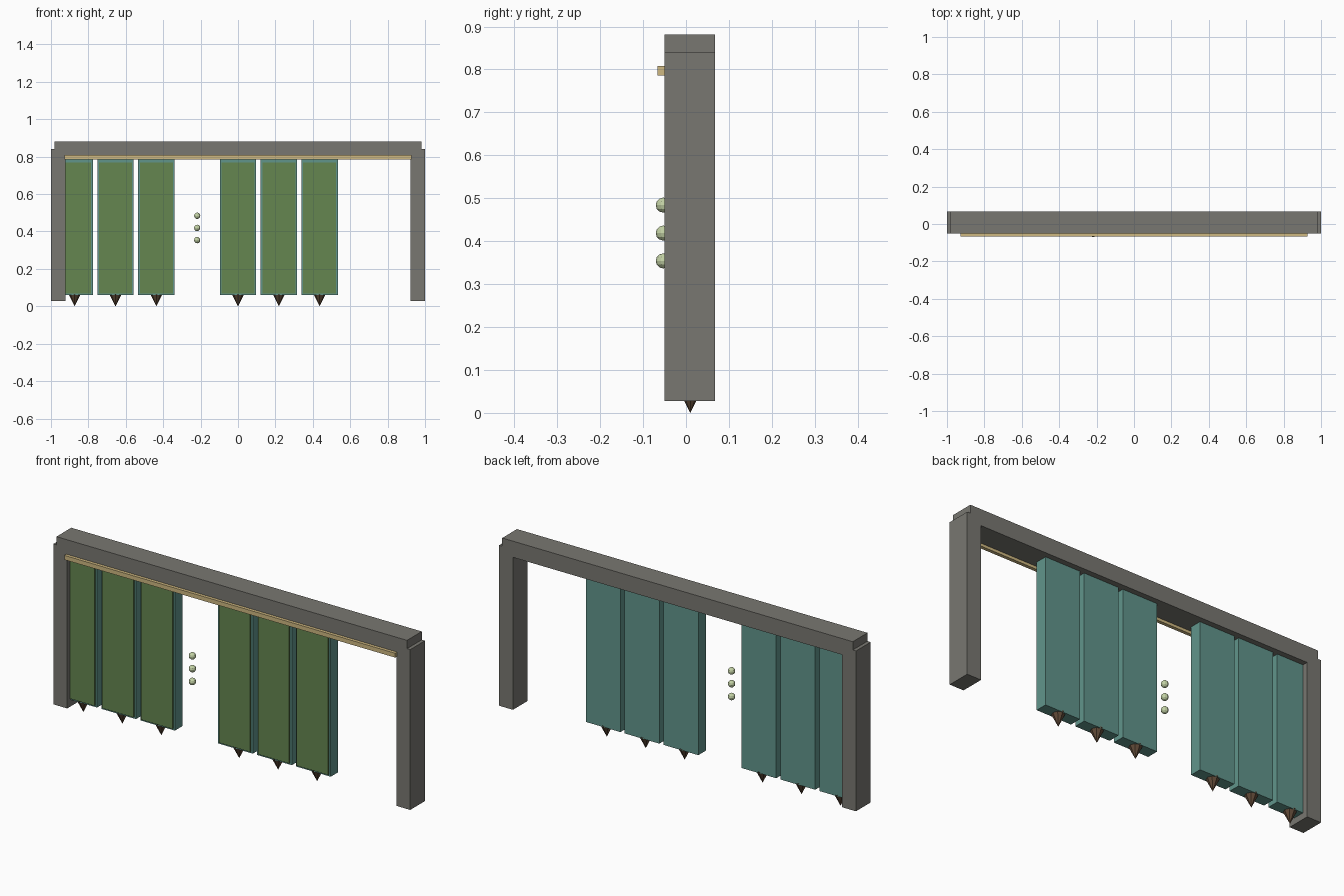
import bpy, bmesh
from mathutils import Matrix

if "Cube" in bpy.data.objects:
    bpy.data.objects.remove(bpy.data.objects["Cube"])


def material(name, rgb):
    m = bpy.data.materials.new(name)
    m.diffuse_color = (*rgb, 1)
    m.use_nodes = True
    m.node_tree.nodes["Principled BSDF"].inputs["Base Color"].default_value = m.diffuse_color
    return m


STONE = material("stone", (0.19, 0.185, 0.165))
TEAL = material("teal", (0.12, 0.30, 0.26))
GREEN = material("green", (0.13, 0.24, 0.08))
GOLD = material("gold", (0.62, 0.48, 0.22))
BROWN = material("brown", (0.12, 0.07, 0.04))
PALE = material("pale_green", (0.55, 0.65, 0.38))


def finish(name, bm, mat):
    me = bpy.data.meshes.new(name)
    bm.to_mesh(me)
    bm.free()
    me.materials.append(mat)
    ob = bpy.data.objects.new(name, me)
    bpy.context.collection.objects.link(ob)
    return ob


def box(name, xs, ys, zs, mat):
    bm = bmesh.new()
    bmesh.ops.create_cube(bm, size=1)
    for v in bm.verts:
        for i, (lo, hi) in enumerate((xs, ys, zs)):
            v.co[i] = lo if v.co[i] < 0 else hi
    return finish(name, bm, mat)


def cone(name, x, y, z0, z1, r, mat):
    bm = bmesh.new()
    bmesh.ops.create_cone(bm, cap_ends=True, segments=8, radius1=0, radius2=r, depth=z1 - z0,
                          matrix=Matrix.Translation((x, y, (z0 + z1) / 2)))
    bmesh.ops.remove_doubles(bm, verts=bm.verts, dist=1e-5)
    return finish(name, bm, mat)


# Gate frame: two posts and the lintel
DEPTH = (-0.05, 0.068)
box("left_post", (-1, -0.922), DEPTH, (0.028, 0.84), STONE)
box("right_post", (0.922, 1), DEPTH, (0.028, 0.84), STONE)
box("lintel", (-0.982, 0.982), DEPTH, (0.80, 0.882), STONE)

# Gold strip along the front of the lintel
box("front_trim", (-0.927, 0.927), (-0.066, -0.049), (0.786, 0.808), GOLD)

# Hanging slats with a green face and a spike below; the fourth one is missing
PITCH = 0.2183
for i in (-4, -3, -2, 0, 1, 2):
    x = i * PITCH
    box("slat", (x - 0.097, x + 0.097), (-0.02, 0.04), (0.06, 0.80), TEAL)
    box("slat_face", (x - 0.088, x + 0.088), (-0.028, -0.018), (0.069, 0.768), GREEN)
    cone("spike", x, 0.01, 0.0, 0.066, 0.033, BROWN)

# Three small beads floating in the gap
for z in (0.354, 0.419, 0.484):
    bm = bmesh.new()
    bmesh.ops.create_uvsphere(bm, u_segments=10, v_segments=6, radius=0.0175,
                              matrix=Matrix.Translation((-PITCH, -0.053, z)))
    finish("bead", bm, PALE)

# Objects keep a readable origin at the model centre
for ob in bpy.context.collection.objects:
    ob.location.y = 0
